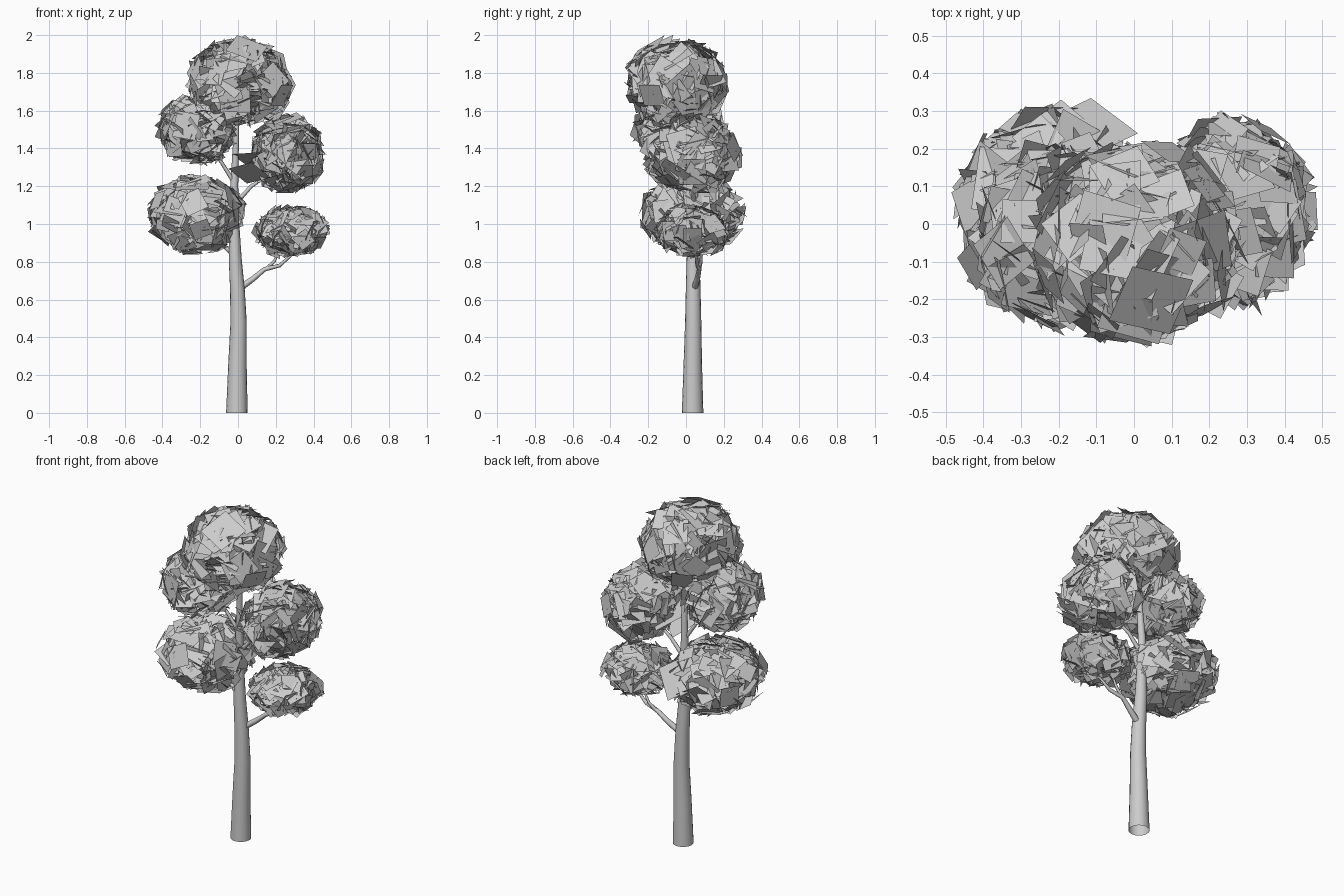
import bpy, bmesh, math, random
from mathutils import Vector

if "Cube" in bpy.data.objects:
    bpy.data.objects.remove(bpy.data.objects["Cube"])

random.seed(7)


def limb(name, pts, sides):
    """Tapered tube through (x, y, z, radius) points."""
    bm = bmesh.new()
    P = [Vector(p[:3]) for p in pts]
    rings = []
    for i, p in enumerate(pts):
        t = (P[min(i + 1, len(P) - 1)] - P[max(i - 1, 0)]).normalized()
        if i == 0 and p[2] == 0:
            t = Vector((0, 0, 1))
        u = t.cross(Vector((0, 1, 0))).normalized()
        v = t.cross(u)
        rings.append([bm.verts.new(P[i] + p[3] * (u * math.cos(a) + v * math.sin(a)))
                      for a in (2 * math.pi * k / sides for k in range(sides))])
    for a, b in zip(rings, rings[1:]):
        for k in range(sides):
            bm.faces.new((a[k], a[(k + 1) % sides], b[(k + 1) % sides], b[k]))
    bm.faces.new(rings[-1])
    bmesh.ops.recalc_face_normals(bm, faces=bm.faces)
    for f in bm.faces:
        f.smooth = True
    finish(name, bm)


def finish(name, bm):
    me = bpy.data.meshes.new(name)
    bm.to_mesh(me)
    bm.free()
    bpy.context.collection.objects.link(bpy.data.objects.new(name, me))


def foliage(name, centre, radii, count, small, big):
    """Rounded clump of square leaf cards lying roughly along an ellipsoid."""
    bm = bmesh.new()
    c = Vector(centre)
    for i in range(count):
        # evenly spread directions
        z = 1 - 2 * (i + 0.5) / count
        a = i * 2.39996
        s = math.sqrt(1 - z * z)
        d = Vector((s * math.cos(a), s * math.sin(a), z))
        pos = Vector([d[k] * radii[k] for k in range(3)])
        n = Vector([d[k] / radii[k] for k in range(3)]).normalized()
        n = (n + 0.45 * Vector([random.gauss(0, 1) for _ in range(3)])).normalized()
        u = n.orthogonal().normalized()
        w = n.cross(u)
        ang = random.uniform(0, math.pi)
        u, w = u * math.cos(ang) + w * math.sin(ang), w * math.cos(ang) - u * math.sin(ang)
        h = random.uniform(small, big) / 2
        offs = [u * h + w * h, w * h - u * h, -u * h - w * h, u * h - w * h]
        # pull the card inward until its corners stay inside the clump
        limit, f = random.uniform(0.9, 1.06), 1.0
        while f > 0.3 and max(Vector([(pos * f + o)[k] / radii[k]
                                      for k in range(3)]).length for o in offs) > limit:
            f -= 0.02
        bm.faces.new([bm.verts.new(c + pos * f + o) for o in offs])
    finish(name, bm)


# trunk
limb("trunk", [(-0.006, 0.035, 0, 0.057), (-0.003, 0.036, 0.25, 0.049),
               (0.003, 0.038, 0.48, 0.043), (-0.003, 0.038, 0.65, 0.039),
               (-0.015, 0.038, 0.82, 0.034), (-0.02, 0.04, 1.0, 0.027),
               (-0.02, 0.042, 1.2, 0.021), (-0.01, 0.03, 1.45, 0.015),
               (0.0, -0.02, 1.75, 0.006)], 16)

# branches
branches = {
    "lower_right_branch": [(0.01, 0.045, 0.66, .018), (0.08, 0.06, 0.71, .015),
                           (0.14, 0.07, 0.76, .012), (0.22, 0.06, 0.78, .01),
                           (0.30, 0.05, 0.85, .006), (0.32, 0.04, 0.95, .003)],
    "lower_right_twig": [(0.14, 0.07, 0.755, .01), (0.19, 0.08, 0.80, .008),
                         (0.24, 0.08, 0.90, .004)],
    "lower_left_branch": [(-0.015, 0.04, 0.83, .014), (-0.08, 0.05, 0.89, .011),
                          (-0.16, 0.04, 0.95, .008), (-0.24, 0.03, 1.06, .003)],
    "upper_right_branch": [(-0.02, 0.04, 1.1, .013), (0.07, 0.04, 1.2, .01),
                           (0.16, 0.03, 1.26, .007), (0.26, 0.03, 1.38, .003)],
    "upper_left_branch": [(-0.02, 0.04, 1.22, .012), (-0.09, 0.02, 1.33, .009),
                          (-0.16, 0.0, 1.40, .006), (-0.22, 0.0, 1.5, .003)],
}
for name, pts in branches.items():
    limb(name, pts, 8)

# foliage clumps
foliage("top_foliage", (0.01, -0.05, 1.75), (0.29, 0.28, 0.245), 230, 0.10, 0.19)
foliage("upper_left_foliage", (-0.22, -0.03, 1.5), (0.22, 0.26, 0.20), 190, 0.09, 0.17)
foliage("upper_right_foliage", (0.265, 0.03, 1.37), (0.21, 0.28, 0.215), 190, 0.09, 0.17)
foliage("lower_left_foliage", (-0.22, 0.03, 1.05), (0.27, 0.29, 0.215), 210, 0.09, 0.18)
foliage("lower_right_foliage", (0.28, 0.04, 0.96), (0.21, 0.21, 0.145), 150, 0.07, 0.14)

# larger loose leaf cards: centre, outward direction, size
loose = [((0.2, -0.02, 1.83), (1, .1, .3), .2), ((0.2, 0.05, 1.64), (1, .6, -.2), .2),
         ((0.1, 0.02, 1.33), (-.3, -.4, -1), .2), ((0.06, -0.04, 1.27), (-.2, -.6, -1), .16),
         ((-0.13, 0.25, 1.1), (0, .8, .6), .2), ((-0.31, 0.22, 1.1), (-.3, .8, .6), .18),
         ((0.25, -0.15, 1.4), (.3, -.8, .5), .16)]
bm = bmesh.new()
for p, n, s in loose:
    n = Vector(n).normalized()
    u = n.orthogonal().normalized() * s / 2
    w = n.cross(u)
    bm.faces.new([bm.verts.new(Vector(p) + o) for o in (u + w, w - u, -u - w, u - w)])
finish("loose_leaves", bm)
